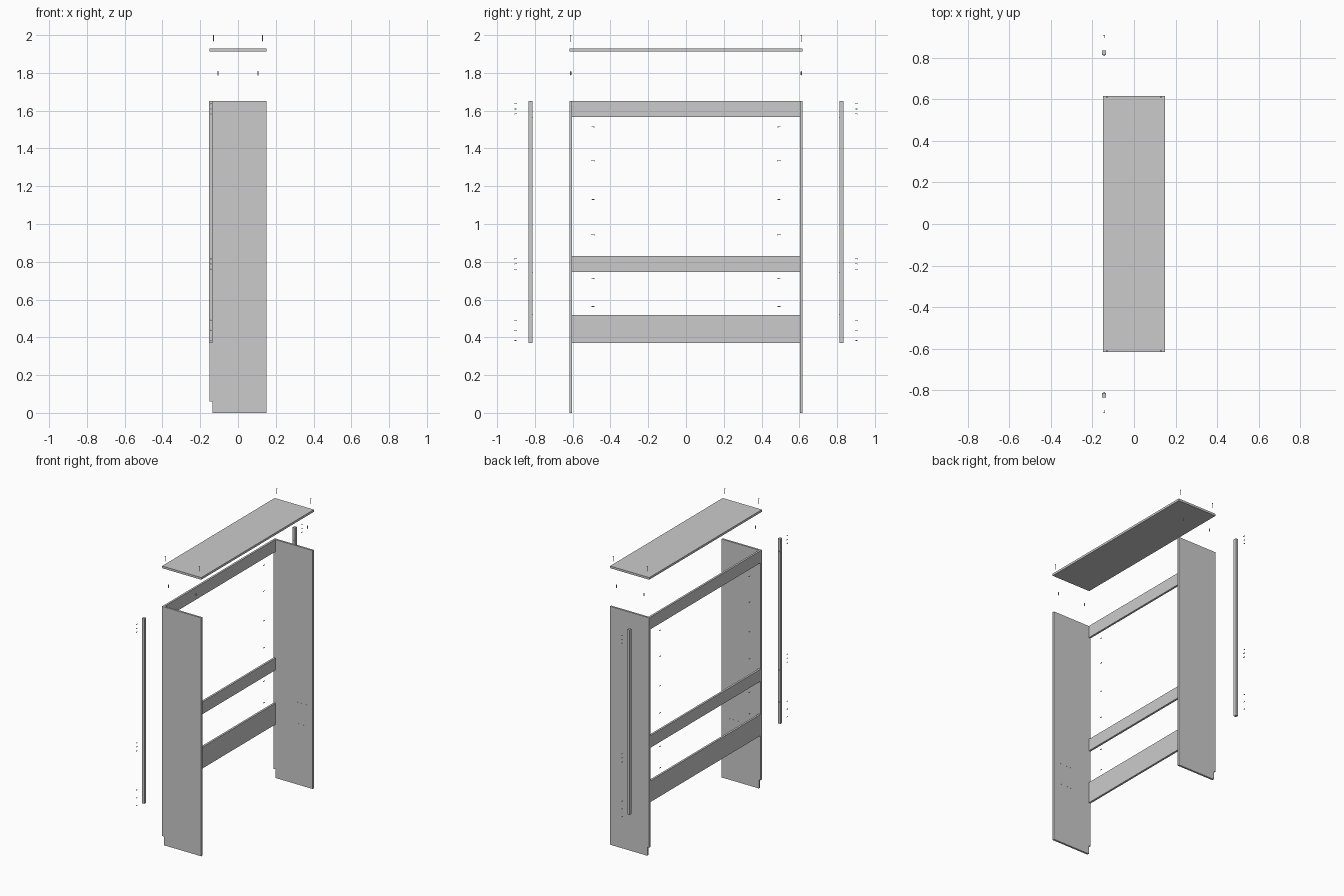
import bpy, bmesh
from mathutils import Vector

if "Cube" in bpy.data.objects:
    bpy.data.objects.remove(bpy.data.objects["Cube"])


def finish(bm, name, smooth=False):
    bmesh.ops.recalc_face_normals(bm, faces=bm.faces)
    me = bpy.data.meshes.new(name)
    bm.to_mesh(me)
    bm.free()
    ob = bpy.data.objects.new(name, me)
    bpy.context.collection.objects.link(ob)
    if smooth:
        bpy.ops.object.select_all(action='DESELECT')
        bpy.context.view_layer.objects.active = ob
        ob.select_set(True)
        bpy.ops.object.shade_smooth_by_angle()
    return ob


def box(name, x, y, z):
    bm = bmesh.new()
    bmesh.ops.create_cube(bm, size=1)
    lo, hi = Vector((x[0], y[0], z[0])), Vector((x[1], y[1], z[1]))
    for v in bm.verts:
        v.co = (lo + hi) / 2 + Vector([v.co[i] * (hi[i] - lo[i]) for i in range(3)])
    return finish(bm, name)


def lathe(name, profile, head, axis):
    """Turn (radius, distance from head) points around an axis."""
    bm = bmesh.new()
    d = Vector(axis)
    rot = Vector((0, 0, 1)).rotation_difference(d).to_matrix()
    verts = [bm.verts.new((r, 0, h)) for r, h in profile]
    edges = [bm.edges.new(p) for p in zip(verts, verts[1:])]
    bmesh.ops.spin(bm, geom=verts + edges, cent=(0, 0, 0), axis=(0, 0, 1),
                   angle=6.283185307, steps=12)
    bmesh.ops.remove_doubles(bm, verts=bm.verts, dist=1e-5)
    bmesh.ops.transform(bm, matrix=rot.to_4x4(), verts=bm.verts)
    bmesh.ops.translate(bm, vec=head, verts=bm.verts)
    return finish(bm, name, True)


def screw(name, head, axis, length, r=0.0035):
    return lathe(name, [(0, 0), (r, 0), (r * .5, r), (r * .5, length * .8), (0, length)],
                 head, axis)


def dowel(name, start, axis, length, r=0.003):
    return lathe(name, [(0, 0), (r * .7, 0), (r, r * .4), (r, length - r * .4),
                        (r * .7, length), (0, length)], start, axis)


# Top board, lifted off the frame
box("top_board", (-.15, .15), (-.616, .616), (1.914, 1.929))

# Back rails between the sides
for name, z in (("top_rail", (1.566, 1.65)), ("middle_rail", (.746, .83)),
                ("lower_rail", (.37, .517))):
    box(name, (-.15, -.136), (-.603, .603), z)

side_outline = [(-.136, 0), (.15, 0), (.15, 1.65), (-.15, 1.65), (-.15, .06), (-.136, .06)]

for s, tag in ((-1, "left"), (1, "right")):
    # Side panel with plinth notch at the back foot
    bm = bmesh.new()
    face = bm.faces.new([bm.verts.new((x, s * .603, z)) for x, z in side_outline])
    ext = bmesh.ops.extrude_face_region(bm, geom=[face])
    bmesh.ops.translate(bm, vec=(0, s * .0135, 0),
                        verts=[g for g in ext["geom"] if isinstance(g, bmesh.types.BMVert)])
    finish(bm, tag + "_side_panel")

    # Fine marking outline on the inner face
    yy = sorted((s * .6025, s * .604))
    for i, (x, z) in enumerate((((.006, .104), (.42, .423)), ((.006, .104), (.567, .57)),
                                ((.006, .009), (.423, .567)), ((.101, .104), (.423, .567)))):
        box(f"{tag}_marking_{i}", x, yy, z)

    # Back corner batten with pegs level with the rail edges
    box(tag + "_batten", (-.153, -.134), sorted((s * .813, s * .834)), (.37, 1.65))
    for z in (1.563, .743, .52):
        dowel(tag + "_batten_peg", (-.1435, s * .832, z), (0, -s, 0), .023)

    # Outer rail screws in three groups
    for z in (1.637, 1.609, 1.583, .816, .789, .76, .49, .437, .383):
        screw(tag + "_rail_screw", (-.1435, s * .908, z), (0, -s, 0), .013)

    # Inner batten screws
    for z in (1.514, 1.335, 1.13, .943, .711, .563):
        screw(tag + "_batten_screw", (-.1435, s * .485, z), (0, s, 0), .017)

    # Top fixings: long screws and alignment dowels
    for sx in (-1, 1):
        screw(tag + "_top_screw", (sx * .13, s * .61, 2.0), (0, 0, -1), .037, .004)
        dowel(tag + "_top_dowel", (sx * .106, s * .61, 1.787), (0, 0, 1), .022)
